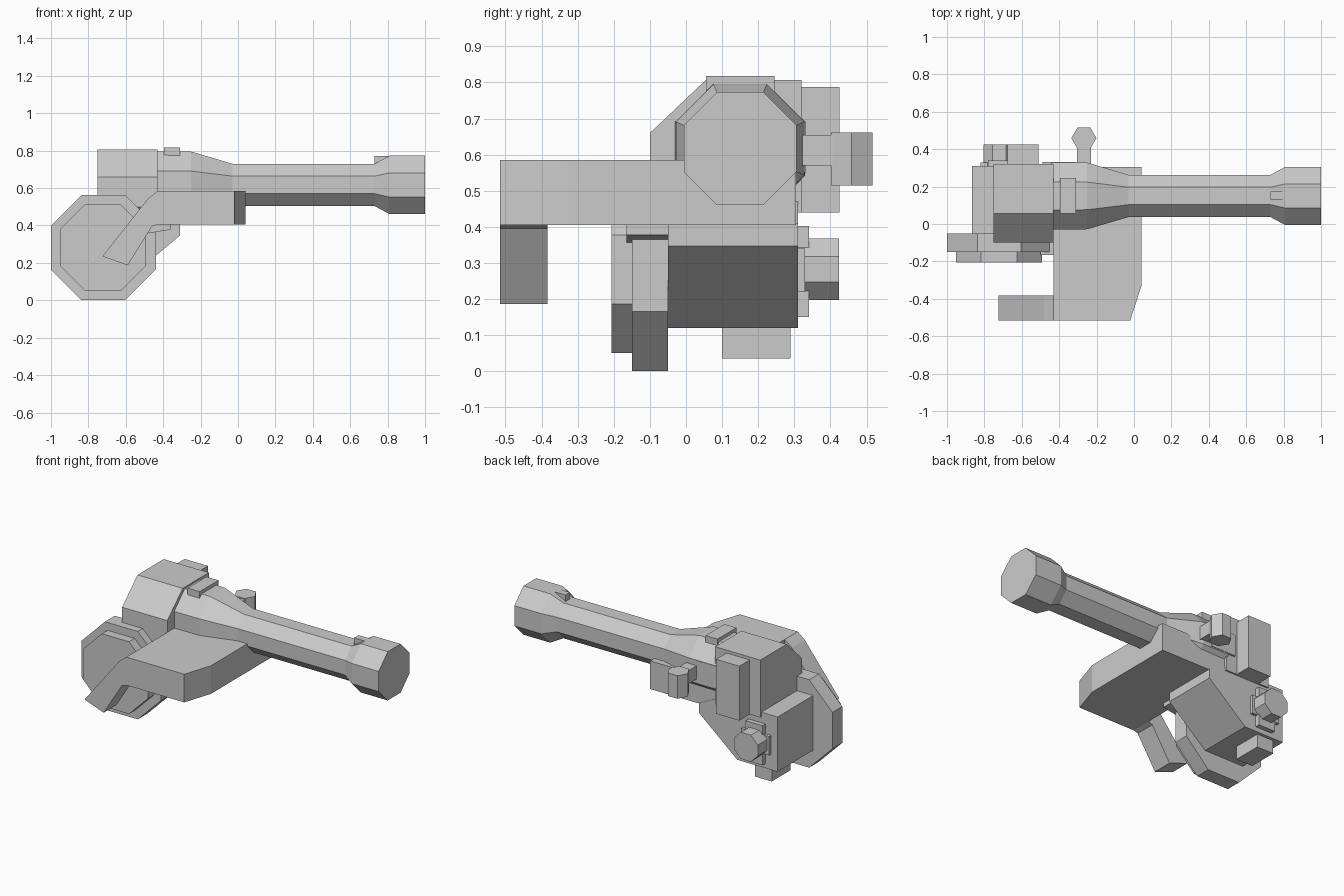
import bpy, bmesh, math
from mathutils import Vector

cube = bpy.data.objects.get("Cube")
if cube:
    bpy.data.objects.remove(cube, do_unlink=True)

GREY = (0.6, 0.6, 0.6, 1)
mat = bpy.data.materials.new("plain_grey")
mat.use_nodes = True
mat.diffuse_color = GREY
mat.node_tree.nodes["Principled BSDF"].inputs["Base Color"].default_value = GREY


def finish(name, bm):
    bmesh.ops.recalc_face_normals(bm, faces=bm.faces)
    mesh = bpy.data.meshes.new(name)
    bm.to_mesh(mesh)
    bm.free()
    mesh.materials.append(mat)
    obj = bpy.data.objects.new(name, mesh)
    bpy.context.collection.objects.link(obj)
    return obj


def prism(name, axis, outline, low, high):
    """Extrude a 2D outline along an axis; the outline uses the other two axes in order."""
    def place(p, h):
        c = list(p)
        c.insert("xyz".index(axis), h)
        return Vector(c)
    bm = bmesh.new()
    face = bm.faces.new([bm.verts.new(place(p, low)) for p in outline])
    ext = bmesh.ops.extrude_face_region(bm, geom=[face])
    verts = [g for g in ext["geom"] if isinstance(g, bmesh.types.BMVert)]
    bmesh.ops.translate(bm, verts=verts, vec=place((0, 0), high - low))
    return finish(name, bm)


def box(name, x, y, z):
    return prism(name, "z", [(x[0], y[0]), (x[1], y[0]), (x[1], y[1]), (x[0], y[1])], *z)


def polygon(cx, cy, half, sides=8, turn=0.5):
    """Regular polygon given its distance from centre to flat side."""
    r = half / math.cos(math.pi / sides)
    angles = [(i + turn) * math.tau / sides for i in range(sides)]
    return [(cx + r * math.cos(a), cy + r * math.sin(a)) for a in angles]


# Barrel: octagonal rings of varying width along x
bm = bmesh.new()
rings = [[bm.verts.new((x, y, z)) for y, z in polygon(0.15, 0.617, half)]
         for x, half in ((-0.44, 0.18), (-0.25, 0.178), (-0.03, 0.113),
                         (0.73, 0.113), (0.81, 0.156), (1.0, 0.156))]
for a, b in zip(rings, rings[1:]):
    for i in range(8):
        j = (i + 1) % 8
        bm.faces.new((a[i], a[j], b[j], b[i]))
bm.faces.new(rings[0])
bm.faces.new(rings[-1])
finish("barrel", bm)

# Sights
prism("front_sight", "y", [(0.73, 0.72), (0.73, 0.772), (0.81, 0.772), (0.81, 0.72)], 0.13, 0.175)
box("rear_sight", (-0.395, -0.31), (0.055, 0.245), (0.76, 0.818))

# Receiver with one chamfered edge
prism("receiver", "x", [(-0.1, 0.5), (-0.1, 0.66), (0.055, 0.807), (0.32, 0.807),
                        (0.32, 0.44), (-0.05, 0.44)], -0.75, -0.43)

# Lower body with a sloping end
prism("lower_body", "y", [(-0.865, 0.12), (-0.865, 0.47), (-0.43, 0.47), (-0.31, 0.41),
                          (-0.31, 0.347), (-0.58, 0.12)], -0.05, 0.31)
box("bottom_catch", (-0.81, -0.69), (0.1, 0.29), (0.035, 0.13))

# Wide side tray and its bent grip
prism("side_tray", "z", [(-0.43, -0.515), (-0.02, -0.515), (0.04, -0.33),
                         (0.04, 0.305), (-0.43, 0.305)], 0.405, 0.585)
prism("bent_grip", "y", [(-0.43, 0.585), (-0.48, 0.545), (-0.725, 0.235), (-0.59, 0.187),
                         (-0.46, 0.395), (-0.43, 0.405)], -0.515, -0.383)

# Octagonal drum, its cover and the spindle knob on the far side
prism("drum", "y", polygon(-0.72, 0.282, 0.281), -0.15, -0.05)
prism("drum_cover", "y", polygon(-0.722, 0.282, 0.231), -0.207, -0.14)
box("knob_flange_upright", (-0.78, -0.66), (0.3, 0.34), (0.15, 0.403))
box("knob_flange_cross", (-0.82, -0.62), (0.3, 0.33), (0.22, 0.34))
prism("spindle_knob", "y", polygon(-0.72, 0.283, 0.085), 0.3, 0.424)

# Side block, bolt handle and port cover
box("side_block", (-0.675, -0.51), (0.3, 0.425), (0.44, 0.788))
box("bolt_stem", (-0.305, -0.23), (0.25, 0.43), (0.57, 0.655))
prism("bolt_knob", "z", polygon(-0.268, 0.459, 0.058, 6, 0), 0.515, 0.662)
box("port_cover", (-0.49, -0.31), (0.29, 0.332), (0.55, 0.69))

# Small trigger lever between the drum and the tray
prism("trigger_lever", "y", [(-0.5, 0.355), (-0.36, 0.378), (-0.36, 0.41), (-0.5, 0.41)], -0.165, -0.04)
